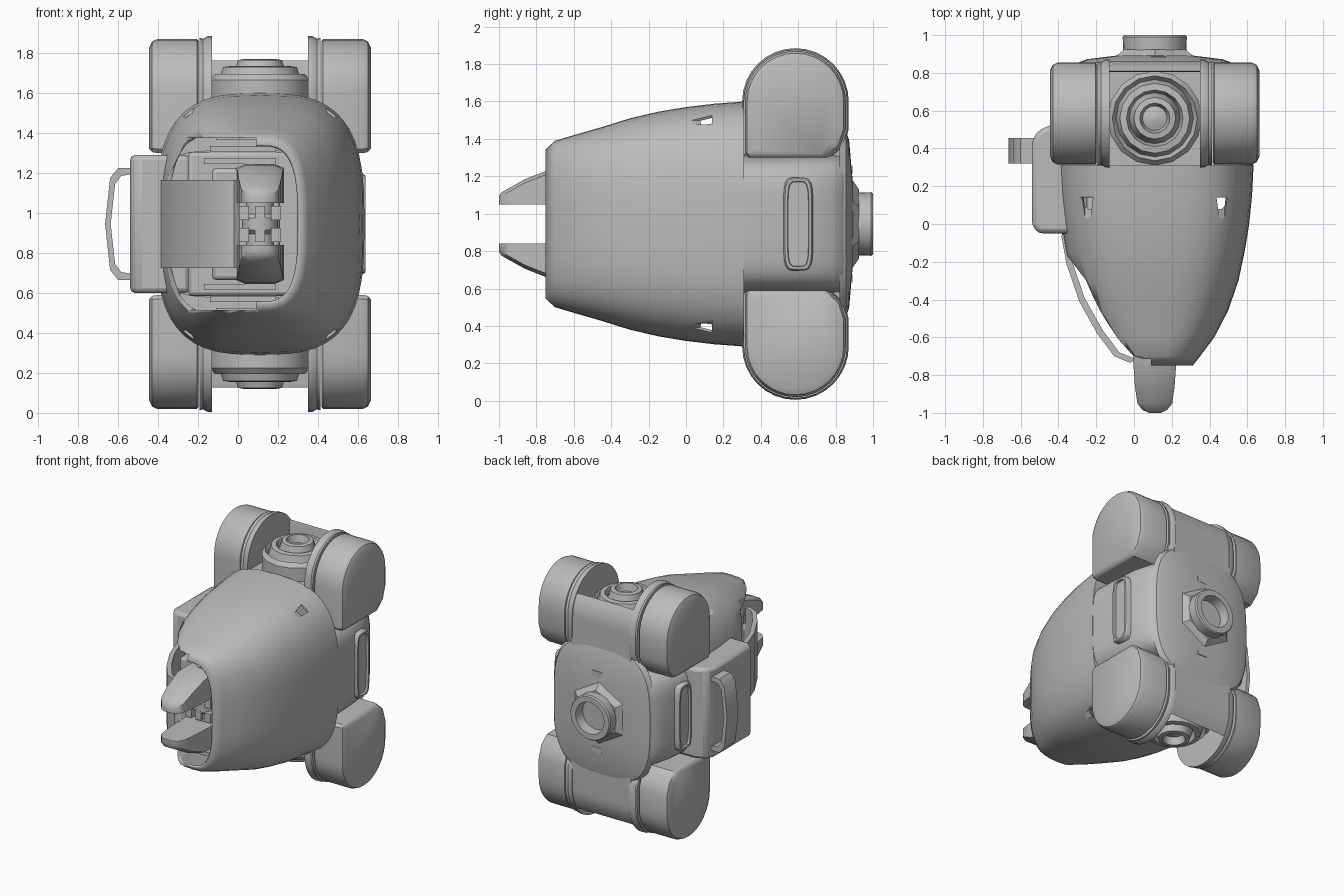
import bpy, bmesh, math
from mathutils import Vector

cube = bpy.data.objects.get("Cube")
if cube:
    bpy.data.objects.remove(cube, do_unlink=True)

CENTRE = (0.11, 0, 0.945)   # every part is modelled around the body axis

grey = bpy.data.materials.new("plain grey")
grey.use_nodes = True
grey.diffuse_color = (0.5, 0.5, 0.5, 1)
grey.node_tree.nodes["Principled BSDF"].inputs["Base Color"].default_value = (0.5, 0.5, 0.5, 1)


def finish(name, bm, mirror="", bevel=0, angle=35):
    bmesh.ops.recalc_face_normals(bm, faces=bm.faces)
    mesh = bpy.data.meshes.new(name)
    bm.to_mesh(mesh)
    bm.free()
    mesh.materials.append(grey)
    ob = bpy.data.objects.new(name, mesh)
    ob.location = CENTRE
    bpy.context.collection.objects.link(ob)
    bpy.ops.object.select_all(action="DESELECT")
    ob.select_set(True)
    bpy.context.view_layer.objects.active = ob
    bpy.ops.object.shade_smooth_by_angle(angle=math.radians(angle))
    if bevel:
        mod = ob.modifiers.new("bevel", "BEVEL")
        mod.width, mod.segments = bevel, 2
    if mirror:
        mod = ob.modifiers.new("mirror", "MIRROR")
        mod.use_axis = ["x" in mirror, "y" in mirror, "z" in mirror]
        mod.use_mirror_merge = False
    return ob


def loft(name, rings, first=True, last=True, **kw):
    bm = bmesh.new()
    rows = [[bm.verts.new(p) for p in ring] for ring in rings]
    n = len(rows[0])
    for a, b in zip(rows, rows[1:]):
        for i in range(n):
            j = (i + 1) % n
            bm.faces.new((a[i], a[j], b[j], b[i]))
    if first:
        bm.faces.new(rows[0])
    if last:
        bm.faces.new(rows[-1])
    return finish(name, bm, **kw)


def place(axis, pts, t):
    """Lift 2D points to 3D at distance t along an axis."""
    lift = {"x": lambda a, b: (t, a, b), "y": lambda a, b: (a, t, b), "z": lambda a, b: (a, b, t)}
    return [Vector(lift[axis](a, b)) for a, b in pts]


def prism(name, axis, pts, lo, hi, **kw):
    return loft(name, [place(axis, pts, lo), place(axis, pts, hi)], **kw)


def box(name, x, y, z, **kw):
    return prism(name, "z", [(x[0], y[0]), (x[1], y[0]), (x[1], y[1]), (x[0], y[1])], *z, **kw)


def oval(hx, hz, power=3, n=48):
    pts = []
    for i in range(n):
        a = 2 * math.pi * i / n
        c, s = math.cos(a), math.sin(a)
        pts.append((math.copysign(abs(c) ** (2 / power), c) * hx,
                    math.copysign(abs(s) ** (2 / power), s) * hz))
    return pts


def arch(r, base=0.355, mid=0.585):
    """Round-topped outline in y and z, with a clipped lower rear corner."""
    arc = [(mid + r * math.cos(math.pi * i / 16), 0.655 + r * math.sin(math.pi * i / 16))
           for i in range(17)]
    return arc + [(mid - r, base + 0.02), (mid - r + 0.02, base), (mid + r - 0.1, base),
                  (mid + r - 0.03, base + 0.06), (mid + r, base + 0.15)]


def lathe(name, axis, profile, n, **kw):
    return loft(name, [place(axis, oval(r, r, 2, n), t) for r, t in profile], **kw)


# Main shell: open at the front, tapering forwards
sections = [(0.31, 0.523, 0.655), (0.15, 0.515, 0.643), (0, 0.5, 0.625), (-0.15, 0.475, 0.6),
            (-0.3, 0.443, 0.565), (-0.46, 0.388, 0.515), (-0.6, 0.315, 0.475),
            (-0.7, 0.24, 0.445), (-0.75, 0.2, 0.4)]
shell = loft("main_shell", [place("y", oval(hx, hz), y) for y, hx, hz in sections], last=False)
wall = shell.modifiers.new("wall", "SOLIDIFY")
wall.thickness, wall.offset = 0.015, -1

# Side opening and small vents cut through the shell
opening = prism("opening_cutter", "z", [(-0.6, -0.1), (-0.47, -0.16), (-0.24, -0.46),
                (-0.02, -0.52), (-0.02, -1), (-0.6, -1)], -0.43, 0.43)
vent = loft("vent_cutter", [place("y", [(0.31, 0.55), (0.37, 0.51), (0.41, 0.6), (0.36, 0.64)], 0.14),
            place("y", [(0.35, 0.555), (0.37, 0.54), (0.41, 0.6), (0.37, 0.63)], 0.0)], mirror="xz")
for cutter in (opening, vent):
    cutter.hide_render = cutter.hide_viewport = True
    cut = shell.modifiers.new("cut", "BOOLEAN")
    cut.operation, cut.object, cut.solver = "DIFFERENCE", cutter, "EXACT"

# Rear body between the pods
loft("rear_body", [place("y", oval(hx, hz, 5), y) for y, hx, hz in
     [(0.29, 0.52, 0.37), (0.5, 0.512, 0.37), (0.66, 0.495, 0.37), (0.78, 0.455, 0.37),
      (0.84, 0.415, 0.37), (0.866, 0.37, 0.36)]])
box("pod_core", (-0.26, 0.26), (0.3, 0.84), (-0.62, 0.62))
loft("back_plate", [place("y", oval(hx, hz, 3.2), y) for y, hx, hz in
     [(0.82, 0.425, 0.52), (0.855, 0.405, 0.5), (0.872, 0.36, 0.45), (0.892, 0.2, 0.22)]])

# Rear socket with hexagonal collar
collar = lathe("socket_collar", "y", [(0.24, 0.87), (0.235, 0.89), (0.185, 0.925)], 6)
collar.rotation_euler.y = math.pi / 6
lathe("socket_tube", "y", [(0.165, 0.88), (0.17, 0.99), (0.162, 1.0), (0.12, 1.0), (0.11, 0.9)], 24)
box("socket_slot", (-0.02, 0.06), (0.86, 0.89), (0.27, 0.31), mirror="z")

# Four round-topped pods with flanges
loft("corner_pod", [place("x", arch(r, base), x) for x, r, base in
     [(0.308, 0.26, 0.36), (0.315, 0.27, 0.355), (0.515, 0.27, 0.355), (0.54, 0.258, 0.36), (0.555, 0.225, 0.375)]],
     mirror="xz")
loft("pod_flange", [place("x", arch(r), x) for x, r in
     [(0.24, 0.285), (0.262, 0.285), (0.285, 0.272), (0.303, 0.277)]], mirror="xz")

# Curved guard behind each hub
guard = [(0.585 + 0.278 * math.cos(a), 0.655 + 0.278 * math.sin(a))
         for a in [math.radians(6 * i) for i in range(7)]]
prism("hub_guard", "x", guard + [(0.805, 0.8), (0.805, 0.4), (0.863, 0.4)], -0.25, 0.25, mirror="z")

# Ringed hubs above and below
hub = lathe("ringed_hub", "z", [(0.25, 0.6), (0.25, 0.72), (0.225, 0.75), (0.205, 0.72), (0.185, 0.785),
            (0.15, 0.79), (0.135, 0.74), (0.11, 0.82), (0.08, 0.825), (0.065, 0.77), (0.01, 0.79)],
            16, mirror="z")
hub.location.y = 0.56


# Recessed side pads
def pad(k):
    return [(0.6 + a * k, b * (1 - (1 - k) * 0.3)) for a, b in oval(0.08, 0.25, 5, 24)]


loft("side_pad", [place("x", pad(k), x) for x, k in
     [(0.4, 1), (0.515, 1), (0.527, 0.9), (0.527, 0.72), (0.512, 0.68)]], mirror="x")

# Side box and its grab handle
prism("side_box", "z", [(-0.35, -0.05), (-0.615, -0.05), (-0.65, -0.01), (-0.65, 0.43),
      (-0.625, 0.49), (-0.55, 0.525), (-0.35, 0.525)], -0.345, 0.345, bevel=0.025)
outer = [(-0.635, 0.28), (-0.71, 0.28), (-0.75, 0.23), (-0.775, 0.0)]
inner = [(-0.747, 0.0), (-0.725, 0.2), (-0.695, 0.24), (-0.635, 0.25)]
flip = lambda pts: [(x, -z) for x, z in reversed(pts)]
handle = outer + flip(outer[:-1]) + flip(inner)[:-1] + inner
prism("grab_handle", "y", handle, 0.32, 0.455)

# Curved guard plate over the side opening
edge = [(-0.495, -0.06), (-0.468, -0.21), (-0.4, -0.41), (-0.305, -0.58), (-0.215, -0.7), (-0.13, -0.735)]
back = [(x + 0.028, y + 0.02) for x, y in reversed(edge)]
prism("guard_plate", "z", edge + back, -0.22, 0.22)

# Two front prongs: flat inside faces, sloping outside, rounded tips
loft("front_prong", [[Vector(p) for p in ((-w, y, 0.105), (w, y, 0.105), (w, y, top - 0.02),
     (w * 0.6, y, top), (-w * 0.6, y, top), (-w, y, top - 0.02))] for y, w, top in
     [(-0.45, 0.12, 0.3), (-0.72, 0.115, 0.295), (-0.86, 0.105, 0.24), (-0.95, 0.092, 0.19),
      (-0.985, 0.065, 0.17), (-1.0, 0.03, 0.15)]], mirror="z")

# Inner mechanism seen through the opening
box("inner_core", (-0.36, 0.2), (-0.3, 0.28), (-0.36, 0.36), bevel=0.02)
box("inner_column", (-0.24, 0.1), (-0.52, -0.25), (-0.28, 0.28), bevel=0.02)
for i, z in enumerate((0.3, 0.36, 0.42)):
    box(f"inner_rib_{i + 1}", (-0.28 + i * 0.03, 0.08), (-0.46, 0.2), (z, z + 0.03), mirror="z")
for i, x in enumerate((-0.08, 0.0, 0.08)):
    box(f"inner_fin_{i + 1}", (x - 0.025, x + 0.025), (-0.64, -0.4), (0.02, 0.09), mirror="z")
axle = lathe("inner_axle", "z", [(0.07, -0.3), (0.07, -0.05), (0.09, -0.03), (0.09, 0.03),
             (0.07, 0.05), (0.07, 0.3)], 16)
axle.location.y = -0.55
